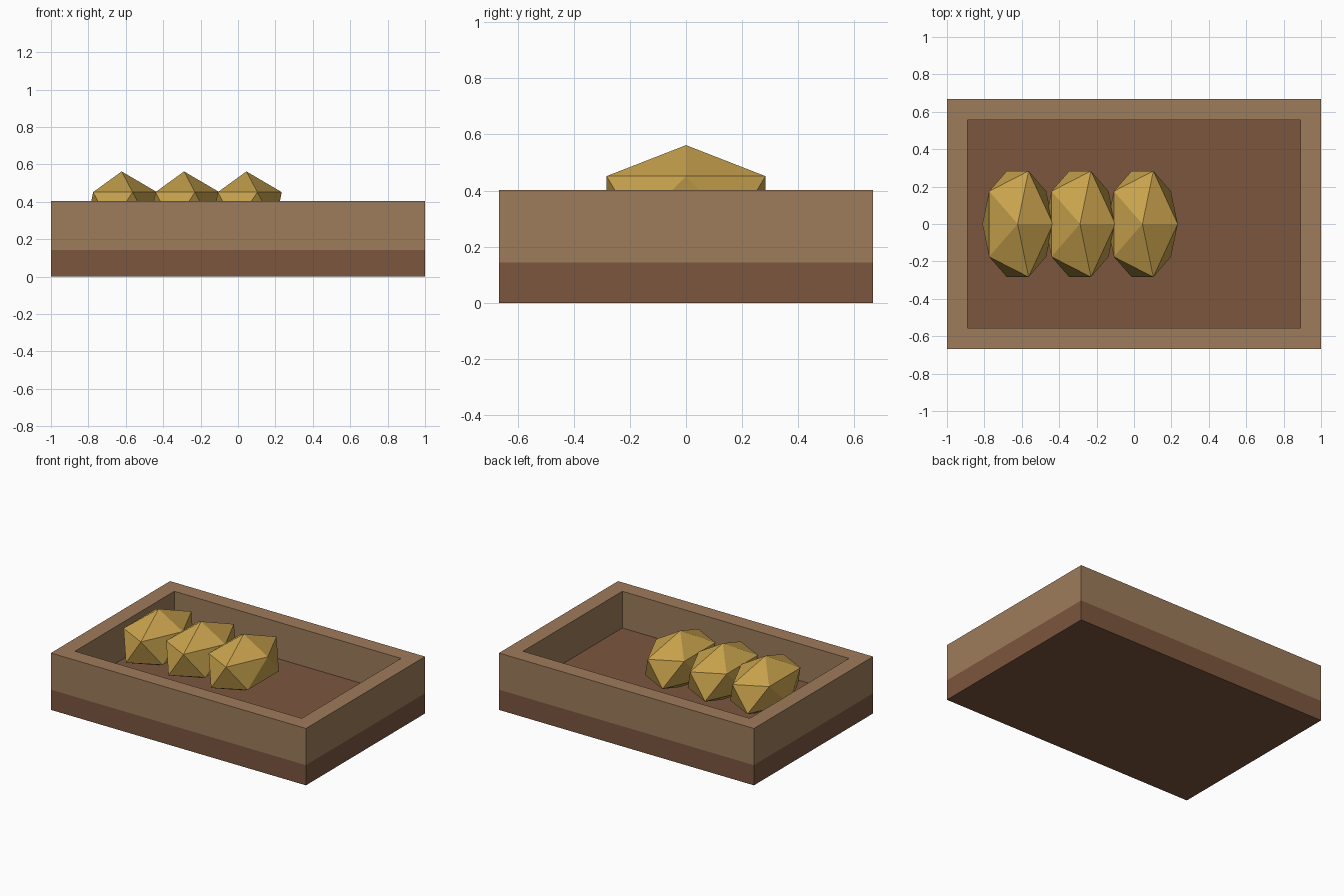
import bpy, bmesh

if "Cube" in bpy.data.objects:
    bpy.data.objects.remove(bpy.data.objects["Cube"])

HX, HY = 1.0, 0.667          # outer half sizes
IX, IY = 0.889, 0.556        # inner half sizes
BASE_Z, TOP_Z = 0.143, 0.403


def material(name, rgb):
    def linear(c):
        c /= 255
        return c / 12.92 if c <= 0.04045 else ((c + 0.055) / 1.055) ** 2.4
    mat = bpy.data.materials.new(name)
    mat.diffuse_color = (*[linear(c) for c in rgb], 1)
    mat.use_nodes = True
    mat.node_tree.nodes["Principled BSDF"].inputs["Base Color"].default_value = mat.diffuse_color
    return mat


def add_object(name, bm, mat):
    bmesh.ops.recalc_face_normals(bm, faces=bm.faces)
    mesh = bpy.data.meshes.new(name)
    bm.to_mesh(mesh)
    bm.free()
    mesh.materials.append(mat)
    obj = bpy.data.objects.new(name, mesh)
    bpy.context.collection.objects.link(obj)
    return obj


light_wood = material("light wood", (158, 124, 91))
dark_wood = material("dark wood", (123, 86, 62))
gold = material("gold", (200, 162, 77))

# Solid base slab, its top is the tray floor
bm = bmesh.new()
bmesh.ops.create_cube(bm, size=1)
for v in bm.verts:
    v.co.x *= 2 * HX
    v.co.y *= 2 * HY
    v.co.z = (v.co.z + 0.5) * BASE_Z
add_object("tray_base", bm, dark_wood)

# Rectangular rim: outer and inner loops joined at top and bottom
bm = bmesh.new()


def loop(x, y, z):
    return [bm.verts.new((sx * x, sy * y, z))
            for sx, sy in ((-1, -1), (1, -1), (1, 1), (-1, 1))]


rings = [loop(HX, HY, BASE_Z), loop(HX, HY, TOP_Z),
         loop(IX, IY, TOP_Z), loop(IX, IY, BASE_Z)]
for r in range(4):
    a, b = rings[r], rings[(r + 1) % 4]
    for i in range(4):
        j = (i + 1) % 4
        bm.faces.new((a[i], a[j], b[j], b[i]))
add_object("tray_rim", bm, light_wood)

# Row of faceted loaves
for i in range(3):
    bm = bmesh.new()
    bmesh.ops.create_icosphere(bm, subdivisions=1, radius=1)
    for v in bm.verts:
        v.co.x *= 0.211
        v.co.y *= 0.333
        v.co.z *= 0.2
    loaf = add_object(f"loaf_{i + 1}", bm, gold)
    loaf.location = (-0.622 + i * 0.3335, 0, 0.362)
